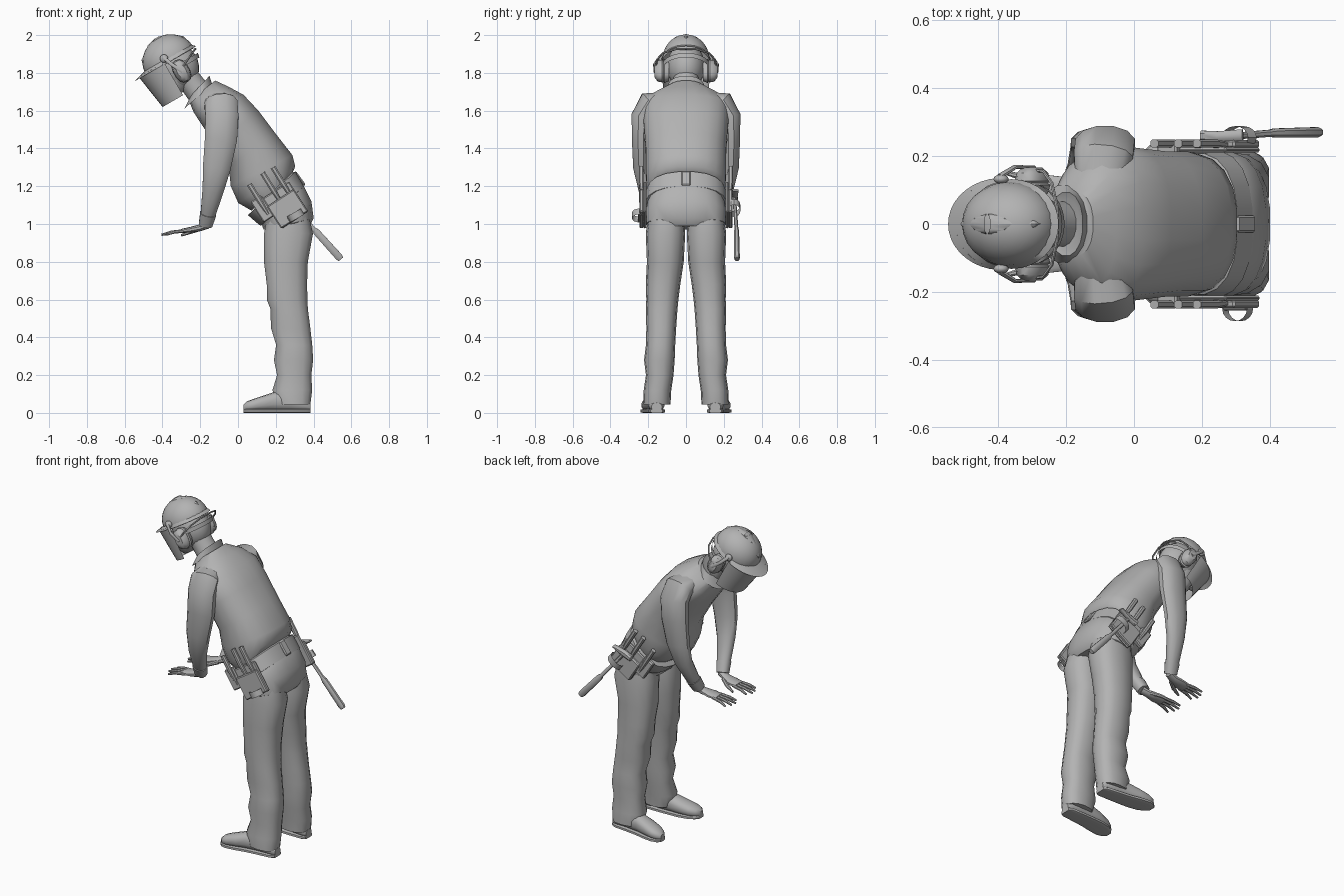
import bpy, bmesh, math
from mathutils import Vector, Matrix

cube = bpy.data.objects.get("Cube")
if cube:
    bpy.data.objects.remove(cube)

mat = bpy.data.materials.new("plain_grey")
mat.use_nodes = True
GREY = (0.45, 0.45, 0.45, 1)
mat.diffuse_color = GREY
mat.node_tree.nodes["Principled BSDF"].inputs["Base Color"].default_value = GREY


def finish(name, bm, angle=40, matrix=None):
    if matrix:
        bm.transform(matrix)
    bmesh.ops.recalc_face_normals(bm, faces=bm.faces)
    mesh = bpy.data.meshes.new(name)
    bm.to_mesh(mesh)
    bm.free()
    ob = bpy.data.objects.new(name, mesh)
    bpy.context.collection.objects.link(ob)
    mesh.materials.append(mat)
    bpy.ops.object.select_all(action="DESELECT")
    ob.select_set(True)
    bpy.context.view_layer.objects.active = ob
    bpy.ops.object.shade_smooth_by_angle(angle=math.radians(angle))
    return ob


def loft(name, rings, n=16, power=2.4, caps=True, matrix=None):
    """Skin rounded sections given as (centre, half axis, half axis)."""
    bm = bmesh.new()
    loops = []
    for c, u, v in rings:
        loop = []
        for i in range(n):
            a = math.tau * (i + 0.5) / n
            k, s = math.cos(a), math.sin(a)
            k = math.copysign(abs(k) ** (2 / power), k)
            s = math.copysign(abs(s) ** (2 / power), s)
            loop.append(bm.verts.new(c + u * k + v * s))
        loops.append(loop)
    for a, b in zip(loops, loops[1:]):
        for i in range(n):
            j = (i + 1) % n
            bm.faces.new((a[i], a[j], b[j], b[i]))
    if caps:
        bm.faces.new(loops[0])
        bm.faces.new(loops[-1])
    return finish(name, bm, matrix=matrix)


def slices(name, rows, **kw):
    """Rows of front x, front z, back x, back z, half width."""
    loft(name, [(Vector(((a + c) / 2, 0, (b + d) / 2)),
                 Vector(((c - a) / 2, 0, (d - b) / 2)), Vector((0, w, 0)))
                for a, b, c, d, w in rows], **kw)


def tube(name, pts, ref=(1, 0, 0), **kw):
    """Rows of x, y, z, radius along ref, radius across it."""
    ps = [Vector(p[:3]) for p in pts]
    rings = []
    for i, p in enumerate(pts):
        t = (ps[min(i + 1, len(ps) - 1)] - ps[max(i - 1, 0)]).normalized()
        u = Vector(ref)
        u = (u - t * u.dot(t)).normalized()
        rings.append((ps[i], u * p[3], t.cross(u) * p[4]))
    loft(name, rings, **kw)


def box(name, centre, size, tilt=0, bevel=0.006, matrix=None):
    bm = bmesh.new()
    bmesh.ops.create_cube(bm, size=1)
    bm.transform(Matrix.Diagonal((*size, 1)))
    bmesh.ops.bevel(bm, geom=bm.edges[:], offset=bevel, segments=1, affect="EDGES")
    m = Matrix.Translation(centre) @ Matrix.Rotation(math.radians(tilt), 4, "Y")
    finish(name, bm, 30, matrix @ m if matrix else m)


def ball(name, centre, size, matrix, cut=None):
    bm = bmesh.new()
    bmesh.ops.create_uvsphere(bm, u_segments=24, v_segments=14, radius=1)
    if cut is not None:
        bmesh.ops.bisect_plane(bm, geom=bm.verts[:] + bm.edges[:] + bm.faces[:],
                               plane_co=(0, 0, cut), plane_no=(0, 0, -1), clear_outer=True)
    m = Matrix.Translation(centre) @ Matrix.Diagonal((*size, 1))
    finish(name, bm, 40, matrix @ m)


def arc_sheet(name, rows, start, end, matrix, n=18):
    """Curved sheet; rows of centre x, radius x, radius y, z."""
    bm = bmesh.new()
    loops = []
    for cx, rx, ry, z in rows:
        angles = [math.radians(start + (end - start) * i / n) for i in range(n + 1)]
        loops.append([bm.verts.new((cx + rx * math.cos(a), ry * math.sin(a), z)) for a in angles])
    for a, b in zip(loops, loops[1:]):
        for i in range(n):
            bm.faces.new((a[i], a[i + 1], b[i + 1], b[i]))
    bmesh.ops.solidify(bm, geom=bm.faces[:], thickness=0.005)
    finish(name, bm, 40, matrix)


# Shirt, collar and neck
slices("shirt", [
    (.07, 1.07, .285, 1.265, .195), (.0, 1.11, .305, 1.305, .21), (-.04, 1.2, .29, 1.365, .215),
    (-.05, 1.3, .2, 1.48, .215), (-.12, 1.42, .11, 1.6, .225), (-.19, 1.52, .03, 1.685, .235),
    (-.235, 1.59, -.05, 1.728, .19), (-.26, 1.65, -.12, 1.76, .1)], n=20)
slices("collar", [(-.285, 1.61, -.135, 1.74, .115), (-.25, 1.68, -.15, 1.785, .095),
                  (-.24, 1.68, -.16, 1.765, .075)], power=2.1)
slices("neck", [(-.25, 1.64, -.14, 1.72, .07), (-.3, 1.71, -.19, 1.78, .065),
                (-.34, 1.77, -.23, 1.83, .07)], power=2)

# Belt and trouser seat
slices("belt", [(.055, 1.05, .29, 1.275, .2), (.052, 1.045, .305, 1.278, .21),
                (.11, .995, .35, 1.2, .217), (.12, .99, .34, 1.19, .205)], n=20)
slices("trouser_seat", [(.08, 1.04, .3, 1.25, .19), (.125, 1.0, .35, 1.2, .205),
                        (.13, .98, .39, 1.12, .215), (.135, .97, .402, 1.03, .21),
                        (.16, .98, .38, .99, .17)], n=20)
box("belt_loop", (.327, 0, 1.24), (.015, .05, .09), -36)

# Legs, trouser hems and shoes
LEG = [(1.07, .16, .37, .012, .195), (.95, .135, .4, .004, .213), (.8, .135, .372, .012, .207),
       (.68, .15, .368, .03, .213), (.6, .15, .37, .04, .21), (.55, .17, .372, .045, .213),
       (.45, .172, .385, .052, .21), (.36, .2, .395, .057, .212), (.28, .188, .4, .06, .222),
       (.2, .205, .39, .066, .212), (.12, .18, .395, .078, .224), (.045, .205, .385, .082, .226),
       (.045, .22, .37, .1, .21)]
SHOE = [(.385, .155, .028, .045), (.36, .156, .042, .075), (.28, .16, .046, .11),
        (.2, .166, .05, .105), (.14, .174, .055, .085), (.08, .184, .053, .065),
        (.045, .19, .038, .052), (.028, .192, .018, .035)]
for s, side in ((-1, "left"), (1, "right")):
    loft(side + "_leg", [(Vector(((a + b) / 2, s * (c + d) / 2, z)), Vector(((b - a) / 2, 0, 0)),
                          Vector((0, (d - c) / 2, 0))) for z, a, b, c, d in LEG], n=14)
    loft(side + "_shoe", [(Vector((x, s * y, .008 + h / 2)), Vector((0, w, 0)),
                           Vector((0, 0, h / 2))) for x, y, w, h in SHOE], n=14)
    loft(side + "_sole", [(Vector((x, s * y, .01)), Vector((0, w + .004, 0)),
                           Vector((0, 0, .01))) for x, y, w, h in SHOE], n=12, power=6)

    # Sleeve and cuff
    arm = [(-.1, .12, 1.65, .075, .05), (-.09, .195, 1.635, .09, .068), (-.085, .235, 1.57, .09, .056),
           (-.09, .24, 1.45, .088, .048), (-.112, .238, 1.3, .076, .043), (-.132, .212, 1.18, .058, .04),
           (-.155, .16, 1.07, .043, .035), (-.17, .122, 1.0, .033, .03)]
    tube(side + "_sleeve", [(x, s * y, z, a, b) for x, y, z, a, b in arm], n=12, power=2.2)
    tube(side + "_cuff", [(-.158, s * .152, 1.055, .044, .038), (-.172, s * .12, .995, .037, .034)], n=12)

    # Flat hand with spread fingers
    tube(side + "_palm", [(-.16, s * .122, .995, .024, .02), (-.2, s * .112, .98, .028, .018),
                          (-.25, s * .104, .97, .042, .015), (-.3, s * .1, .963, .04, .011)],
         ref=(0, 1, 0), n=10)
    for i, length in enumerate((.085, .105, .1, .08)):
        y = .1 + (i - 1.5) * .021
        tip = .1 + (i - 1.5) * .034
        tube(f"{side}_finger_{i + 1}", [(-.28, s * y, .964, .01, .01),
             (-.3 - length * .5, s * (y + tip) / 2, .957, .01, .009),
             (-.3 - length, s * tip, .943, .006, .006)], ref=(0, 1, 0), n=8, power=2)
    tube(side + "_thumb", [(-.2, s * .09, .975, .013, .013), (-.25, s * .055, .958, .012, .011),
                           (-.3, s * .038, .94, .007, .007)], ref=(0, 1, 0), n=8, power=2)

# Head, built upright and then bowed forward
HEAD = Matrix.Translation((-.365, 0, 1.87)) @ Matrix.Rotation(math.radians(-30), 4, "Y")
ball("skull", (.015, 0, -.05), (.118, .1, .13), HEAD)
loft("jaw", [(Vector((x, 0, z)), Vector((a, 0, 0)), Vector((0, b, 0))) for x, z, a, b in (
    (-.01, -.04, .11, .092), (-.02, -.11, .1, .082), (-.045, -.16, .075, .062),
    (-.06, -.185, .045, .04))], n=14, power=2.2, matrix=HEAD)
tube("nose", [(-.115, 0, -.06, .012, .012), (-.142, 0, -.105, .018, .016),
              (-.118, 0, -.115, .012, .016)], n=8, matrix=HEAD)
ball("helmet_shell", (0, 0, 0), (.145, .125, .13), HEAD, cut=-.1)
arc_sheet("helmet_rim", [(0, .14, .122, .012), (0, .16, .132, -.01)], 0, 360, HEAD, 32)
arc_sheet("helmet_peak", [(-.02, .12, .122, .012), (-.03, .185, .136, -.008)], 95, 265, HEAD)
arc_sheet("face_shield", [(-.03, .155, .13, .0), (-.03, .14, .125, -.1),
                          (-.03, .125, .118, -.2)], 90, 270, HEAD)
arc_sheet("crest", [(0, .147, .02, .0), (0, .128, .03, .07), (-.0, .06, .03, .121),
                    (0, .01, .03, .134)], 0, 360, HEAD, 20)
arc_sheet("nape_band", [(.02, .13, .125, -.045), (.02, .125, .122, -.07)], -85, 85, HEAD)
for s, side in ((-1, "left"), (1, "right")):
    loft(side + "_ear_cup", [(Vector((.027, s * y, -.085)), Vector((.044 * k, 0, 0)),
         Vector((0, 0, .066 * k))) for y, k in ((.09, .85), (.115, 1), (.12, .86), (.126, .95),
                                               (.15, .88), (.166, .55))], n=14, matrix=HEAD)
    tube(side + "_ear_arm", [(.03, s * .166, -.09, .01, .006), (.0, s * .168, -.03, .01, .006),
                             (-.02, s * .14, .025, .01, .008)], n=8, matrix=HEAD)
    ball(side + "_pivot", (-.02, s * .132, .018), (.022, .014, .022), HEAD)
    tube(side + "_wire", [(.027, s * .16, -.08, .005, .005), (.085, s * .155, -.05, .005, .005),
                          (.125, s * .12, -.03, .005, .005), (.148, s * .05, -.02, .005, .005),
                          (.15, 0, -.02, .005, .005)], ref=(0, 0, 1), n=6, matrix=HEAD)

# Tool pouches hanging on both sides of the belt
for s, side in ((-1, "left"), (1, "right")):
    box(side + "_pouch_back", (.25, s * .218, 1.1), (.17, .016, .19), -33)
    box(side + "_pouch_front", (.262, s * .235, 1.08), (.17, .024, .14), -33)
    box(side + "_side_holster", (.13, s * .222, 1.08), (.07, .03, .13), -33)
    for i, (x, z) in enumerate(((.1, 1.15), (.17, 1.21), (.225, 1.24))):
        tube(f"{side}_tool_{i + 1}", [(x - .04, s * .237, z + .06, .015, .013),
             (x + .01, s * .237, z - .02, .015, .013), (x + .06, s * .23, z - .1, .009, .009)], n=8)
box("pouch_slot", (.3, -.25, 1.04), (.075, .008, .025), -33, .002)

# Square ring holder on the left
RING = Matrix.Translation((.305, -.25, 1.045)) @ Matrix.Rotation(math.radians(-30), 4, "Y")
arc_sheet("ring_holder", [(0, .042, .036, -.018), (0, .042, .036, .018)], 0, 360, RING, 16)

# Hammer and its loop on the right
tube("hammer_handle", [(.25, .255, 1.15, .01, .01), (.4, .267, .975, .011, .011),
                       (.415, .268, .958, .019, .014), (.535, .27, .825, .021, .016),
                       (.545, .27, .813, .016, .012)], n=8)
tube("hammer_head", [(.2, .258, 1.13, .018, .018), (.25, .258, 1.15, .02, .016),
                     (.32, .262, 1.18, .006, .018)], ref=(0, 0, 1), n=8)
LOOP = Matrix.Translation((.31, .255, 1.085)) @ Matrix.Rotation(math.radians(-40), 4, "Y")
arc_sheet("hammer_loop", [(0, .05, .033, -.02), (0, .05, .033, .02)], 0, 360, LOOP, 16)
